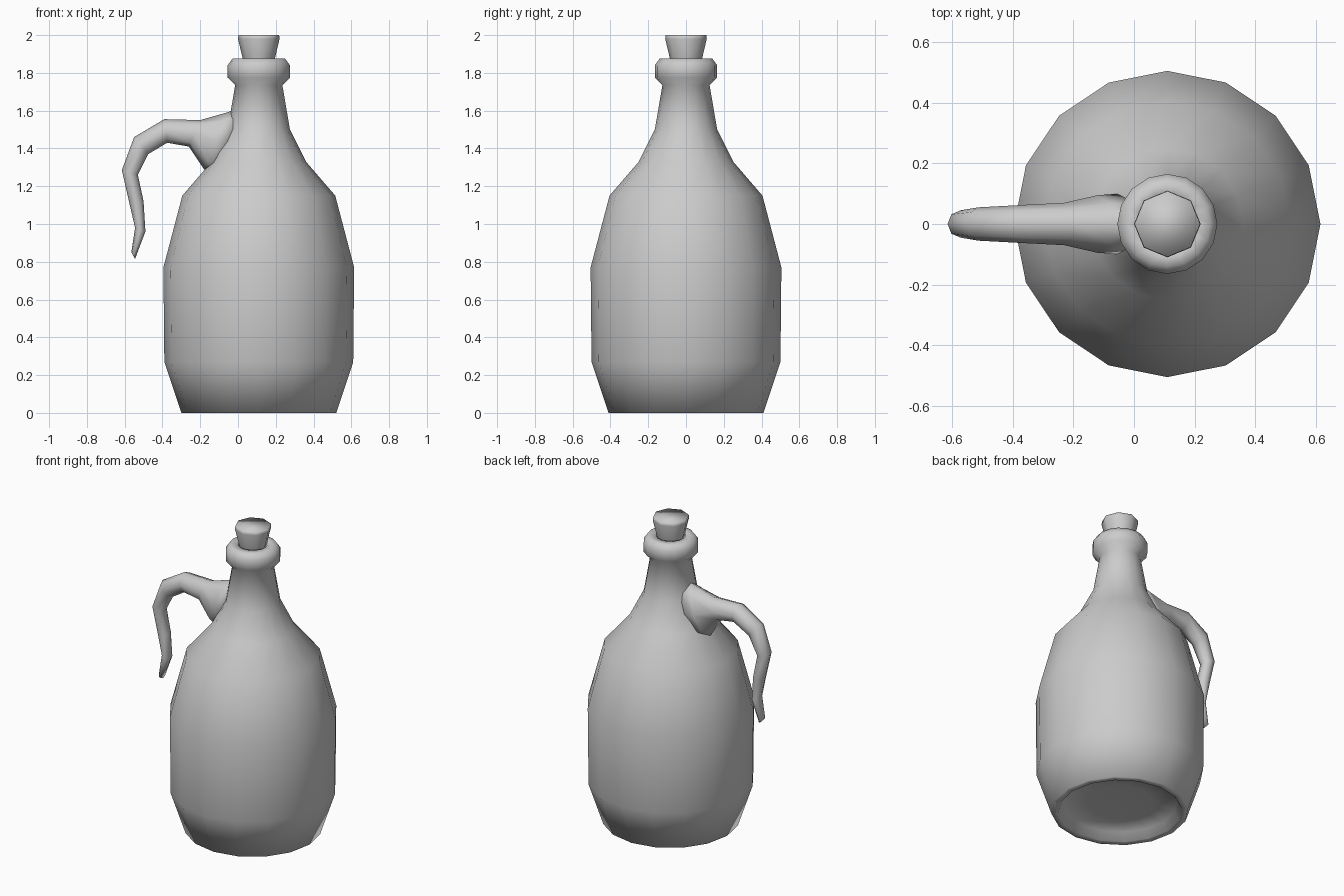
import bpy, bmesh
from math import sin, cos, tau
from mathutils import Vector

cube = bpy.data.objects.get("Cube")
if cube:
    bpy.data.objects.remove(cube, do_unlink=True)

clay = bpy.data.materials.new("grey_clay")
clay.use_nodes = True
clay.diffuse_color = (0.6, 0.6, 0.6, 1)
clay.node_tree.nodes["Principled BSDF"].inputs["Base Color"].default_value = (0.6, 0.6, 0.6, 1)

AXIS_X = 0.11  # the bottle stands off-centre to make room for the handle


def loft(name, rings):
    """Skin a list of equal point rings, cap both ends and shade smooth."""
    bm = bmesh.new()
    loops = [[bm.verts.new(p) for p in ring] for ring in rings]
    n = len(loops[0])
    for a, b in zip(loops, loops[1:]):
        for i in range(n):
            j = (i + 1) % n
            bm.faces.new((a[i], a[j], b[j], b[i]))
    bm.faces.new(loops[0][::-1])
    bm.faces.new(loops[-1])
    bmesh.ops.recalc_face_normals(bm, faces=bm.faces)
    for f in bm.faces:
        f.smooth = True
    mesh = bpy.data.meshes.new(name)
    bm.to_mesh(mesh)
    bm.free()
    mesh.materials.append(clay)
    obj = bpy.data.objects.new(name, mesh)
    bpy.context.collection.objects.link(obj)
    return obj


def lathe(name, profile, sides):
    """Turn a (radius, height) profile around the bottle axis."""
    angles = [tau * i / sides for i in range(sides)]
    return loft(name, [[(AXIS_X + r * cos(a), r * sin(a), z) for a in angles]
                       for r, z in profile])


# Bottle body with recessed base, shoulders, neck and rolled lip
lathe("bottle_body", [
    (0.2, 0.06), (0.34, 0.05), (0.37, 0.0), (0.41, 0.0),
    (0.5, 0.27), (0.505, 0.77), (0.405, 1.15), (0.25, 1.33),
    (0.165, 1.5), (0.125, 1.735), (0.165, 1.775), (0.165, 1.84),
    (0.14, 1.875), (0.09, 1.875), (0.08, 1.84),
], 16)

# Tapered stopper
lathe("cork", [(0.075, 1.83), (0.085, 1.875), (0.11, 1.98), (0.108, 2.0)], 8)

# Handle: outer point, inner point (x, z) and half width of each section
sections = [
    ((0.02, 1.62), (-0.12, 1.25), 0.1),
    ((-0.06, 1.59), (-0.18, 1.29), 0.095),
    ((-0.2, 1.55), (-0.26, 1.41), 0.07),
    ((-0.39, 1.555), (-0.375, 1.43), 0.062),
    ((-0.55, 1.46), (-0.475, 1.37), 0.055),
    ((-0.615, 1.285), (-0.53, 1.26), 0.045),
    ((-0.575, 1.11), (-0.5, 1.12), 0.042),
    ((-0.545, 0.98), (-0.49, 0.96), 0.038),
    ((-0.565, 0.85), (-0.545, 0.815), 0.03),
]
rings = []
for outer, inner, half in sections:
    o, i = Vector((outer[0], 0, outer[1])), Vector((inner[0], 0, inner[1]))
    mid, arm, side = (o + i) / 2, (o - i) / 2, Vector((0, half, 0))
    rings.append([mid + arm * cos(tau * k / 8) + side * sin(tau * k / 8) for k in range(8)])
loft("handle", rings)
